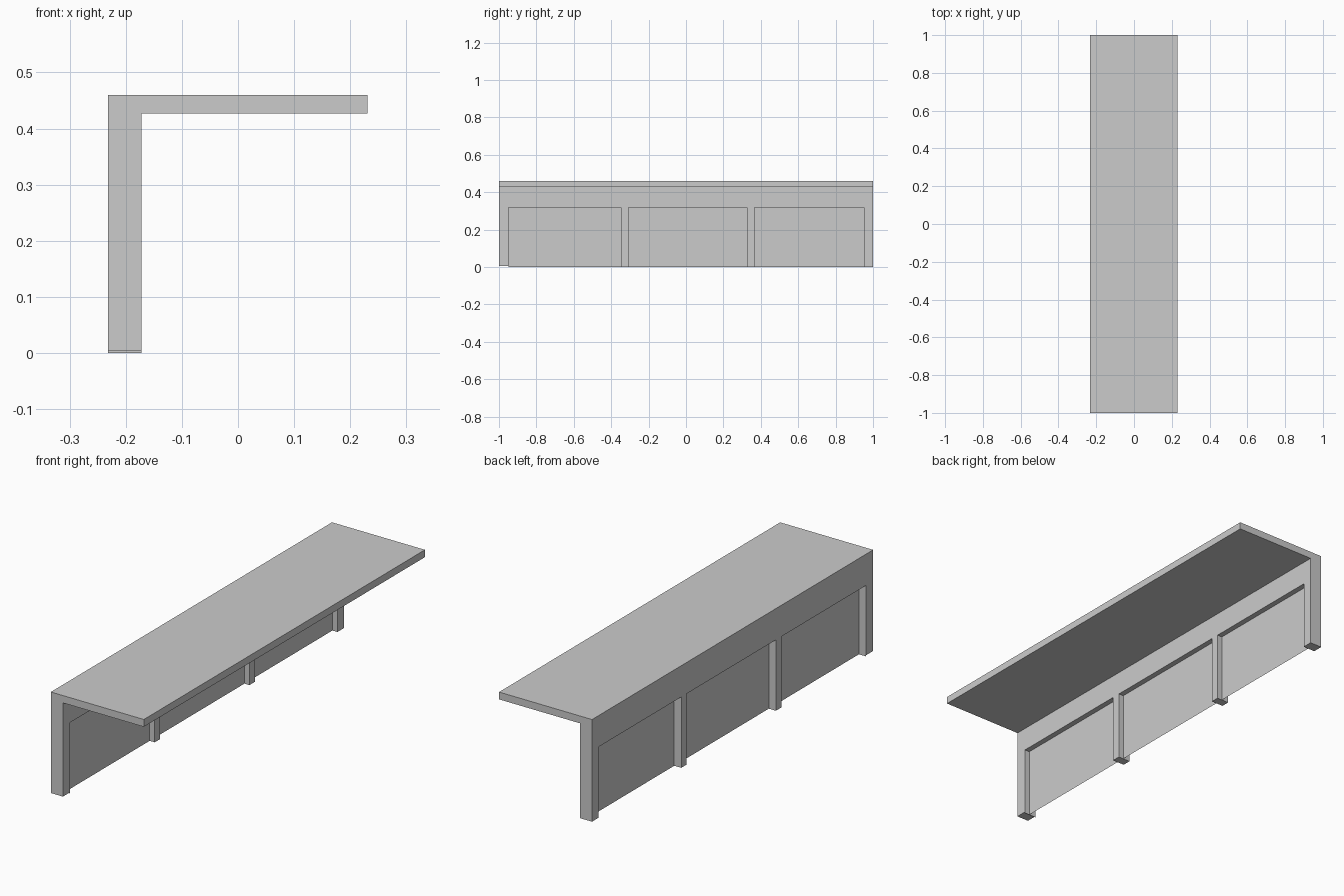
import bpy, bmesh

if "Cube" in bpy.data.objects:
    bpy.data.objects.remove(bpy.data.objects["Cube"])

BACK, FRONT = -0.232, -0.172      # wall depth in x
ROOF_X = 0.231
TOP, SOFFIT, BEAM = 0.46, 0.427, 0.319
PANEL_X = -0.197
# openings between the posts (y start, y end)
BAYS = [(-0.949, -0.347), (-0.308, 0.327), (0.365, 0.953)]


def finish(name, bm):
    bmesh.ops.recalc_face_normals(bm, faces=bm.faces)
    mesh = bpy.data.meshes.new(name)
    bm.to_mesh(mesh)
    bm.free()
    obj = bpy.data.objects.new(name, mesh)
    bpy.context.collection.objects.link(obj)
    return obj


def add_prism(bm, profile, y0, y1):
    """Extrude an x/z profile along y."""
    face = bm.faces.new([bm.verts.new((x, y0, z)) for x, z in profile])
    new = bmesh.ops.extrude_face_region(bm, geom=[face])["geom"]
    verts = [g for g in new if isinstance(g, bmesh.types.BMVert)]
    bmesh.ops.translate(bm, verts=verts, vec=(0, y1 - y0, 0))


def rect(x0, x1, z0, z1):
    return [(x0, z0), (x1, z0), (x1, z1), (x0, z1)]


# Roof and back wall: one continuous L-shaped section
bm = bmesh.new()
add_prism(bm, [(BACK, 0), (FRONT, 0), (FRONT, SOFFIT), (ROOF_X, SOFFIT),
               (ROOF_X, TOP), (BACK, TOP)], -1, 1)
frame = finish("shelter_frame", bm)

# Cutter: three bays, plus a sliver off the foot of the front post
bm = bmesh.new()
for y0, y1 in BAYS:
    add_prism(bm, rect(-0.3, -0.1, -0.1, BEAM), y0, y1)
add_prism(bm, rect(-0.3, -0.1, -0.1, 0.005), -1.1, -0.96 + 0.0105)
cutter = finish("bay_cutter", bm)
cutter.hide_render = True
cutter.hide_set(True)
mod = frame.modifiers.new("bays", 'BOOLEAN')
mod.operation = 'DIFFERENCE'
mod.solver = 'EXACT'
mod.object = cutter

# Thin panels filling the bays
for i, (y0, y1) in enumerate(BAYS):
    bm = bmesh.new()
    corners = [(y0, 0), (y1, 0), (y1, BEAM), (y0, BEAM)]
    bm.faces.new([bm.verts.new((PANEL_X, y, z)) for y, z in corners])
    finish(f"back_panel_{i + 1}", bm)
